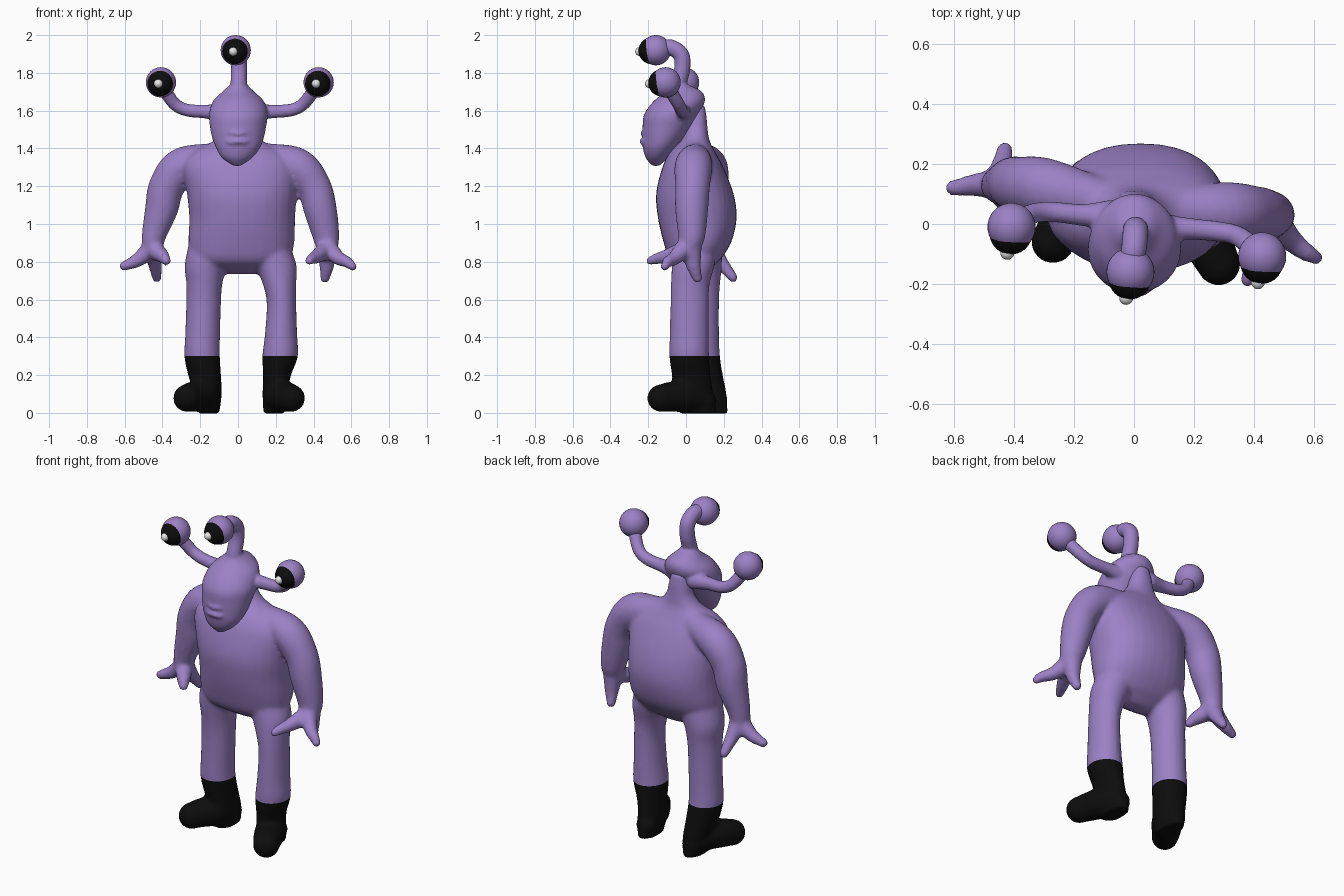
import bpy, bmesh, math
from mathutils import Vector, Matrix

cube = bpy.data.objects.get("Cube")
if cube:
    bpy.data.objects.remove(cube, do_unlink=True)


def material(name, color):
    mat = bpy.data.materials.new(name)
    mat.use_nodes = True
    mat.diffuse_color = (*color, 1)
    for node in mat.node_tree.nodes:
        if node.type == 'BSDF_PRINCIPLED':
            node.inputs["Base Color"].default_value = (*color, 1)
            node.inputs["Roughness"].default_value = 0.6
    return mat


PURPLE = material("purple_skin", (0.33, 0.22, 0.56))
BLACK = material("black", (0.004, 0.004, 0.004))
WHITE = material("eye_glint", (0.8, 0.8, 0.8))


def resample(keys, steps=6):
    """Catmull-Rom interpolation of tuples of any length."""
    keys = [Vector(k) for k in keys]
    ext = [keys[0] * 2 - keys[1]] + keys + [keys[-1] * 2 - keys[-2]]
    out = []
    for a, b, c, d in zip(ext, ext[1:], ext[2:], ext[3:]):
        for i in range(steps):
            t = i / steps
            out.append(b + ((c - a) * t + (a * 2 - b * 5 + c * 4 - d) * t ** 2
                            + (b * 3 - a - c * 3 + d) * t ** 3) * 0.5)
    return out + [keys[-1]]


def skin(bm, rings):
    """Bridge equal rings of points into a closed solid."""
    rows = [[bm.verts.new(p) for p in ring] for ring in rings]
    n = len(rows[0])
    faces = [bm.faces.new((lo[i], lo[(i + 1) % n], hi[(i + 1) % n], hi[i]))
             for lo, hi in zip(rows, rows[1:]) for i in range(n)]
    faces += [bm.faces.new(rows[0]), bm.faces.new(rows[-1])]
    bmesh.ops.recalc_face_normals(bm, faces=faces)


def loft(bm, keys, power=1.0, n=32):
    """Upright solid from keys of (height, centre x, front y, back y, half width)."""
    def shape(v):
        return math.copysign(abs(v) ** power, v)
    rings = []
    for z, cx, front, back, half in resample(keys):
        ring = []
        for i in range(n):
            a = math.tau * i / n
            ring.append((cx + half * shape(math.cos(a)),
                         (front + back) / 2 + (back - front) / 2 * shape(math.sin(a)), z))
        rings.append(ring)
    skin(bm, rings)


def ball(bm, centre, radius):
    bmesh.ops.create_uvsphere(bm, u_segments=32, v_segments=20, radius=radius,
                              matrix=Matrix.Translation(centre) @ Matrix.Rotation(math.pi / 2, 4, 'X'))


def tube(bm, keys, ref=(0, 1, 0), n=20):
    """Round-ended limb from keys of (x, y, z, radius)."""
    pts = resample(keys)
    rings = []
    for i, p in enumerate(pts):
        t = (pts[min(i + 1, len(pts) - 1)] - pts[max(i - 1, 0)]).to_3d().normalized()
        u = t.cross(Vector(ref)).normalized()
        v = u.cross(t)
        rings.append([p.to_3d() + (u * math.cos(math.tau * k / n) + v * math.sin(math.tau * k / n)) * p[3]
                      for k in range(n)])
    skin(bm, rings)
    for p in (pts[0], pts[-1]):
        ball(bm, p.to_3d(), p[3])


def make(name, bm, *mats):
    mesh = bpy.data.meshes.new(name)
    bm.to_mesh(mesh)
    bm.free()
    obj = bpy.data.objects.new(name, mesh)
    bpy.context.collection.objects.link(obj)
    for m in mats:
        mesh.materials.append(m)
    mesh.shade_smooth()
    return obj


def fuse(obj, voxel, smoothing, mats, cut=None):
    """Weld overlapping solids into one skin; below the cut use the second colour."""
    rm = obj.modifiers.new("weld", 'REMESH')
    rm.mode = 'VOXEL'
    rm.voxel_size = voxel
    sm = obj.modifiers.new("soften", 'SMOOTH')
    sm.factor = 0.5
    sm.iterations = smoothing
    bpy.context.view_layer.update()
    mesh = bpy.data.meshes.new_from_object(obj.evaluated_get(bpy.context.evaluated_depsgraph_get()))
    obj.modifiers.clear()
    mesh.materials.clear()
    for m in mats:
        mesh.materials.append(m)
    bm = bmesh.new()
    bm.from_mesh(mesh)
    if cut is not None:
        bmesh.ops.bisect_plane(bm, geom=bm.verts[:] + bm.edges[:] + bm.faces[:],
                               plane_co=(0, 0, cut), plane_no=(0, 0, 1))
    for f in bm.faces:
        f.smooth = True
        f.material_index = int(cut is not None and f.calc_center_median().z < cut)
    bm.to_mesh(mesh)
    bm.free()
    obj.data = mesh


body = bmesh.new()

# Torso and neck
loft(body, [(.735, .02, .02, .09, .08), (.765, .02, -.03, .13, .18), (.81, .015, -.085, .18, .255),
            (.9, .018, -.118, .238, .28), (1.03, .022, -.148, .268, .28), (1.16, .02, -.158, .252, .29),
            (1.3, .01, -.125, .198, .3), (1.38, .005, -.085, .155, .24), (1.44, 0, -.03, .125, .13),
            (1.5, 0, -.01, .115, .08), (1.56, 0, 0, .11, .065), (1.63, 0, .01, .1, .045)], power=0.9)

# Arms
tube(body, [(.14, .05, 1.35, .08), (.31, .04, 1.305, .1), (.4, .035, 1.2, .092),
            (.435, .03, 1.08, .088), (.465, .03, .94, .072), (.473, .015, .86, .055)])
tube(body, [(-.13, .08, 1.35, .08), (-.295, .12, 1.305, .1), (-.377, .13, 1.2, .095),
            (-.405, .135, 1.08, .088), (-.445, .13, .94, .065), (-.455, .13, .86, .055)])

# Three fingers on each hand
for finger in (
        [(.48, -.01, .87, .05), (.53, -.06, .82, .038), (.575, -.095, .8, .031), (.607, -.112, .775, .024)],
        [(.46, -.01, .86, .05), (.42, -.1, .83, .038), (.39, -.16, .815, .029), (.378, -.188, .805, .024)],
        [(.47, .03, .86, .053), (.47, .04, .78, .04), (.46, .06, .712, .026)],
        [(-.46, .13, .87, .05), (-.53, .13, .81, .038), (-.603, .12, .777, .026)],
        [(-.45, .14, .86, .053), (-.44, .19, .79, .038), (-.43, .25, .716, .026)],
        [(-.44, .11, .86, .05), (-.4, .05, .83, .038), (-.38, .02, .805, .026)]):
    tube(body, finger, ref=(.7, -.6, .3))

# Legs running down into the boot shafts
loft(body, [(.9, .15, -.07, .17, .12), (.78, .2, -.075, .15, .11), (.68, .22, -.08, .125, .088),
            (.58, .23, -.082, .12, .078), (.42, .228, -.086, .12, .085), (.3, .223, -.088, .122, .094),
            (.2, .207, -.075, .13, .074), (.1, .195, -.065, .145, .065), (-.004, .19, -.03, .165, .056)])
loft(body, [(.9, -.13, -.06, .19, .13), (.78, -.17, -.05, .19, .112), (.68, -.178, -.035, .18, .095),
            (.58, -.182, -.025, .175, .092), (.42, -.187, -.022, .175, .092), (.3, -.19, -.022, .18, .094),
            (.2, -.177, -.012, .195, .087), (.1, -.16, 0, .215, .074), (-.004, -.155, .03, .222, .056)])

# Boot feet, toes turned out
tube(body, [(.19, .1, .062, .06), (.22, 0, .088, .085), (.255, -.08, .085, .08), (.282, -.132, .078, .073)],
     ref=(0, 0, 1))
tube(body, [(-.158, .16, .062, .06), (-.19, .06, .088, .085), (-.24, -.01, .085, .08),
            (-.27, -.058, .078, .073)], ref=(0, 0, 1))
fuse(make("body_with_boots", body), .012, 6, (PURPLE, BLACK), cut=.3)

# Head, tilted back from the chin
head = bmesh.new()
loft(head, [(1.308, -.005, -.18, -.14, .02), (1.35, -.005, -.213, -.095, .08), (1.4, 0, -.228, -.05, .115),
            (1.45, 0, -.23, -.01, .135), (1.51, 0, -.23, .03, .148), (1.58, .002, -.222, .07, .155),
            (1.65, .002, -.172, .1, .135), (1.7, .002, -.11, .085, .085), (1.735, .003, -.08, .02, .048)])

# Lips
for height, dip, radius in ((1.478, .004, .012), (1.438, -.002, .016)):
    tube(head, [(-.085, -.185, 1.462, .006), (-.045, -.216, height + dip, radius),
                (0, -.23, height, radius), (.04, -.218, height + dip, radius),
                (.075, -.19, 1.462, .006)], ref=(0, 0, 1))

# Eye stalks
tube(head, [(.003, -.04, 1.65, .06), (.004, -.04, 1.74, .045), (.005, -.02, 1.82, .043),
            (.005, -.025, 1.895, .043), (0, -.08, 1.935, .043), (-.01, -.13, 1.93, .04)], ref=(1, 0, 0))
tube(head, [(.08, -.01, 1.59, .05), (.17, -.015, 1.595, .037), (.28, -.025, 1.603, .034),
            (.345, -.04, 1.635, .034), (.405, -.085, 1.71, .036)])
tube(head, [(-.08, .03, 1.59, .05), (-.17, .03, 1.595, .037), (-.27, .04, 1.603, .034),
            (-.335, .035, 1.635, .034), (-.39, .005, 1.71, .036)])
fuse(make("head_with_stalks", head), .009, 4, (PURPLE,))

# Eyeballs, each with a dark front cap and a glint
for side, spot in (("right", (-.408, -.01, 1.75)), ("left", (.427, -.108, 1.75)),
                   ("middle", (-.012, -.16, 1.92))):
    for part, offset, radius, mat in (("eyeball", (0, 0, 0), .08, PURPLE),
                                      ("pupil", (-.002, -.02, -.003), .0715, BLACK),
                                      ("glint", (-.014, -.086, -.007), .023, WHITE)):
        bm = bmesh.new()
        ball(bm, Vector(spot) + Vector(offset), radius)
        make(side + "_" + part, bm, mat)
